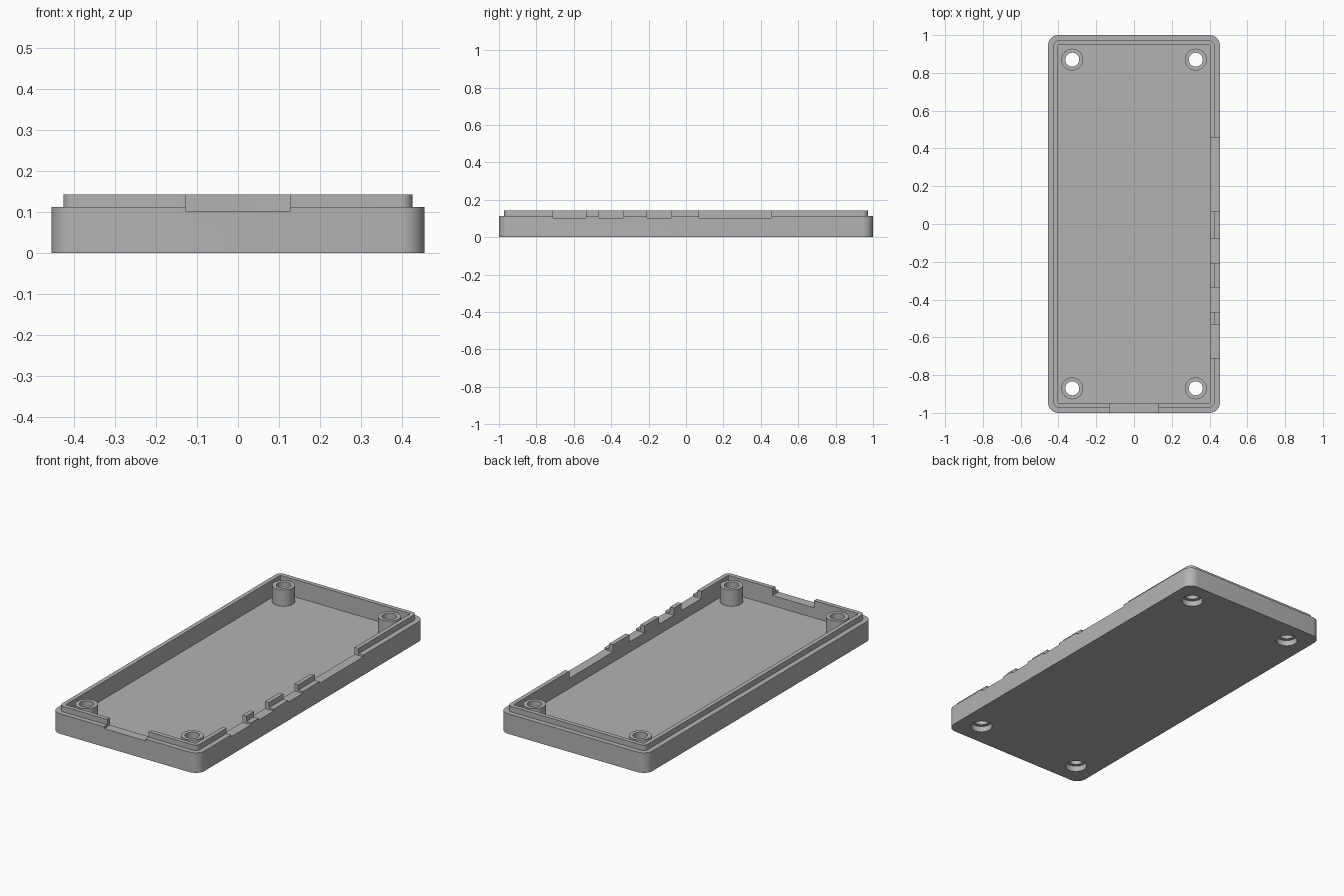
import bpy, bmesh, math

cube = bpy.data.objects.get("Cube")
if cube:
    bpy.data.objects.remove(cube, do_unlink=True)

grey = bpy.data.materials.new("mid grey plastic")
grey.use_nodes = True
COLOUR = (0.45, 0.45, 0.45, 1)
grey.diffuse_color = COLOUR
grey.node_tree.nodes["Principled BSDF"].inputs["Base Color"].default_value = COLOUR

RIM_Z, LIP_Z, FLOOR_Z = 0.112, 0.142, 0.045
NOTCH_Z = 0.102
BOSS_X, BOSS_Y, BOSS_R, HOLE_R = 0.327, 0.87, 0.058, 0.037


def make_object(name, bm):
    bmesh.ops.recalc_face_normals(bm, faces=bm.faces)
    mesh = bpy.data.meshes.new(name)
    bm.to_mesh(mesh)
    bm.free()
    mesh.materials.append(grey)
    obj = bpy.data.objects.new(name, mesh)
    bpy.context.collection.objects.link(obj)
    return obj


def rounded_ring(bm, hx, hy, r, z, steps=10):
    """Loop of vertices around a rounded rectangle."""
    verts = []
    for k, (sx, sy) in enumerate([(1, 1), (-1, 1), (-1, -1), (1, -1)]):
        for i in range(steps + 1):
            a = math.pi / 2 * (k + i / steps)
            verts.append(bm.verts.new((sx * (hx - r) + r * math.cos(a),
                                       sy * (hy - r) + r * math.sin(a), z)))
    return verts


def cylinder(name, x, y, r, z0, z1):
    bm = bmesh.new()
    bmesh.ops.create_cone(bm, cap_ends=True, segments=48, radius1=r, radius2=r, depth=z1 - z0)
    bmesh.ops.translate(bm, verts=bm.verts, vec=(x, y, (z0 + z1) / 2))
    return make_object(name, bm)


def box(name, x0, x1, y0, y1, z0, z1):
    bm = bmesh.new()
    bmesh.ops.create_cube(bm, size=1)
    bmesh.ops.scale(bm, verts=bm.verts, vec=(x1 - x0, y1 - y0, z1 - z0))
    bmesh.ops.translate(bm, verts=bm.verts,
                        vec=((x0 + x1) / 2, (y0 + y1) / 2, (z0 + z1) / 2))
    return make_object(name, bm)


def combine(target, tool, operation):
    """Apply a boolean and discard the tool."""
    tool.hide_render = True
    mod = target.modifiers.new("boolean", 'BOOLEAN')
    mod.operation, mod.object, mod.solver = operation, tool, 'EXACT'
    bpy.ops.object.select_all(action='DESELECT')
    bpy.context.view_layer.objects.active = target
    target.select_set(True)
    bpy.ops.object.modifier_apply(modifier=mod.name)
    bpy.data.objects.remove(tool, do_unlink=True)


# Tray shell with stepped lip: outside wall, shoulder, lip, cavity
bm = bmesh.new()
rings = [rounded_ring(bm, *spec) for spec in (
    (0.455, 1.0, 0.055, 0), (0.455, 1.0, 0.055, RIM_Z),
    (0.426, 0.972, 0.028, RIM_Z), (0.426, 0.972, 0.028, LIP_Z),
    (0.402, 0.948, 0.004, LIP_Z), (0.402, 0.948, 0.004, FLOOR_Z))]
for lower, upper in zip(rings, rings[1:]):
    for i in range(len(lower)):
        j = (i + 1) % len(lower)
        bm.faces.new((lower[i], lower[j], upper[j], upper[i]))
bm.faces.new(rings[0])
bm.faces.new(rings[-1])
tray = make_object("enclosure_tray", bm)

# Screw bosses with through holes and countersunk recesses underneath
for sx in (-1, 1):
    for sy in (-1, 1):
        x, y = sx * BOSS_X, sy * BOSS_Y
        combine(tray, cylinder("boss", x, y, BOSS_R, FLOOR_Z / 2, 0.137), 'UNION')
        combine(tray, cylinder("screw_hole", x, y, HOLE_R, -0.1, 0.3), 'DIFFERENCE')
        combine(tray, cylinder("screw_recess", x, y, BOSS_R - 0.002, -0.1, 0.032), 'DIFFERENCE')

# Connector notches in the left wall and the front wall
for y0, y1 in ((-0.71, -0.535), (-0.467, -0.335), (-0.208, -0.077), (0.07, 0.457)):
    combine(tray, box("side_notch", 0.38, 0.5, y0, y1, NOTCH_Z, 0.3), 'DIFFERENCE')
combine(tray, box("front_notch", -0.128, 0.128, -1.1, -0.93, NOTCH_Z, 0.3), 'DIFFERENCE')

bpy.ops.object.shade_smooth_by_angle(angle=math.radians(30))
